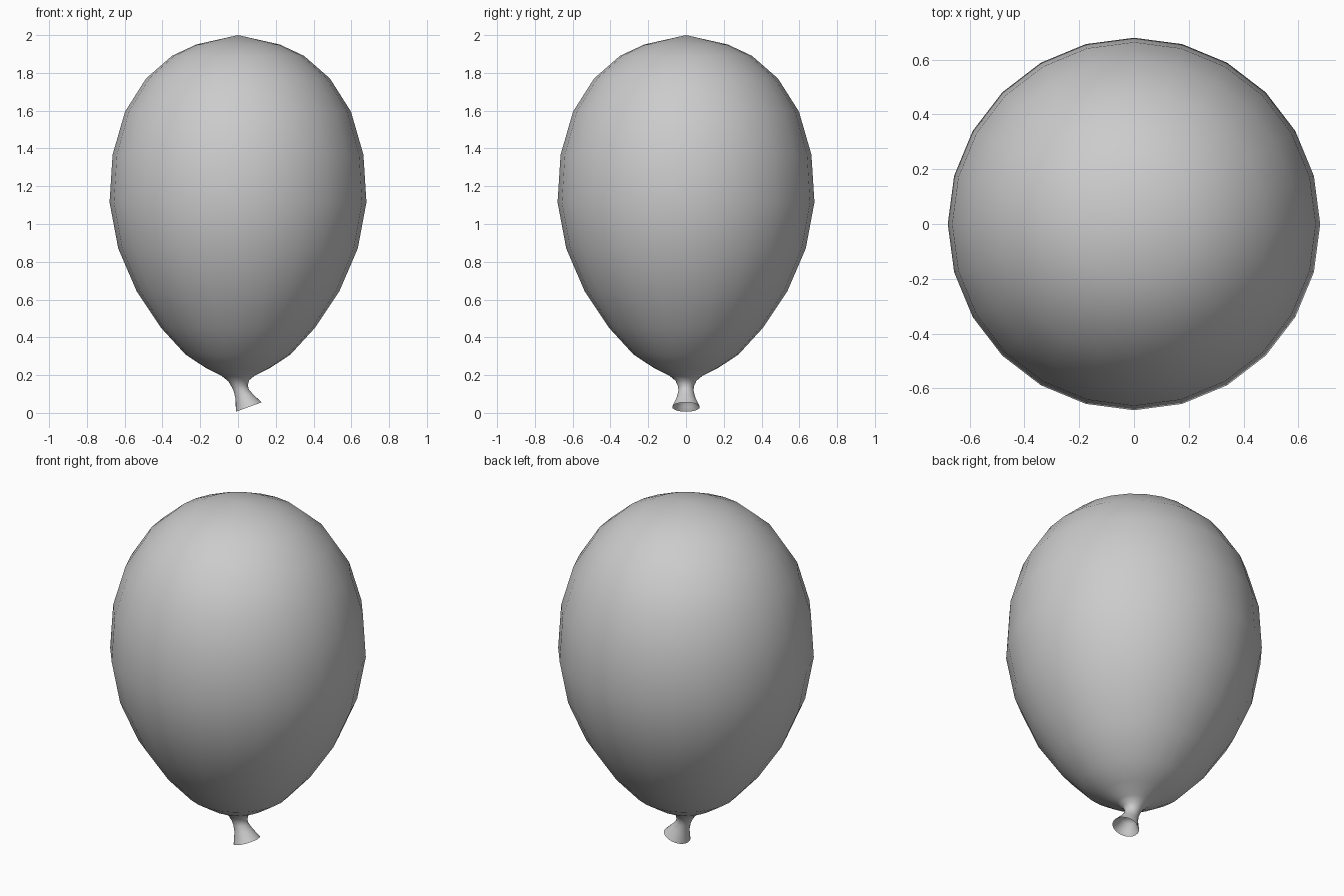
import bpy, bmesh, math
from mathutils import Vector, Matrix

if "Cube" in bpy.data.objects:
    bpy.data.objects.remove(bpy.data.objects["Cube"])

SIDES = 24

# Rings from crown to lip: centre x, centre z, radius, tilt in degrees
rings = [
    (0, 1.95, .222, 0), (0, 1.89, .35, 0), (0, 1.77, .487, 0),
    (0, 1.595, .598, 0), (0, 1.367, .664, 0), (0, 1.115, .68, 0),
    (0, .87, .634, 0), (0, .645, .537, 0), (0, .45, .407, 0),
    (0, .308, .277, 0), (0, .238, .17, 0), (0, .197, .088, 0),
    # neck and flared lip, bending towards +x
    (.003, .17, .055, 2), (.010, .14, .042, 6), (.018, .118, .040, 10),
    (.034, .085, .048, 15), (.057, .031, .073, 20),
    # hollow inside of the mouth
    (.050, .050, .056, 20), (.036, .085, .038, 15),
]


def balloon():
    bm = bmesh.new()

    def ring(cx, cz, r, tilt):
        rot = Matrix.Rotation(-math.radians(tilt), 3, 'Y')
        return [bm.verts.new(Vector((cx, 0, cz)) + rot @ Vector(
            (r * math.cos(a), r * math.sin(a), 0)))
            for a in (2 * math.pi * i / SIDES for i in range(SIDES))]

    loops = [ring(*p) for p in rings]
    # skin between neighbouring rings
    for a, b in zip(loops, loops[1:]):
        for i in range(SIDES):
            j = (i + 1) % SIDES
            bm.faces.new((a[i], b[i], b[j], a[j]))
    # crown and end of the mouth
    for loop, tip in ((loops[0], (0, 0, 2)), (loops[-1], (.03, 0, .1))):
        v = bm.verts.new(tip)
        for i in range(SIDES):
            bm.faces.new((v, loop[i], loop[(i + 1) % SIDES]))
    bmesh.ops.recalc_face_normals(bm, faces=bm.faces)
    me = bpy.data.meshes.new("balloon")
    bm.to_mesh(me)
    bm.free()
    ob = bpy.data.objects.new("balloon", me)
    bpy.context.collection.objects.link(ob)
    return ob


# Smooth skin with a crisp lip edge
ob = balloon()
bpy.context.view_layer.objects.active = ob
ob.select_set(True)
bpy.ops.object.shade_smooth_by_angle(angle=math.radians(70))
